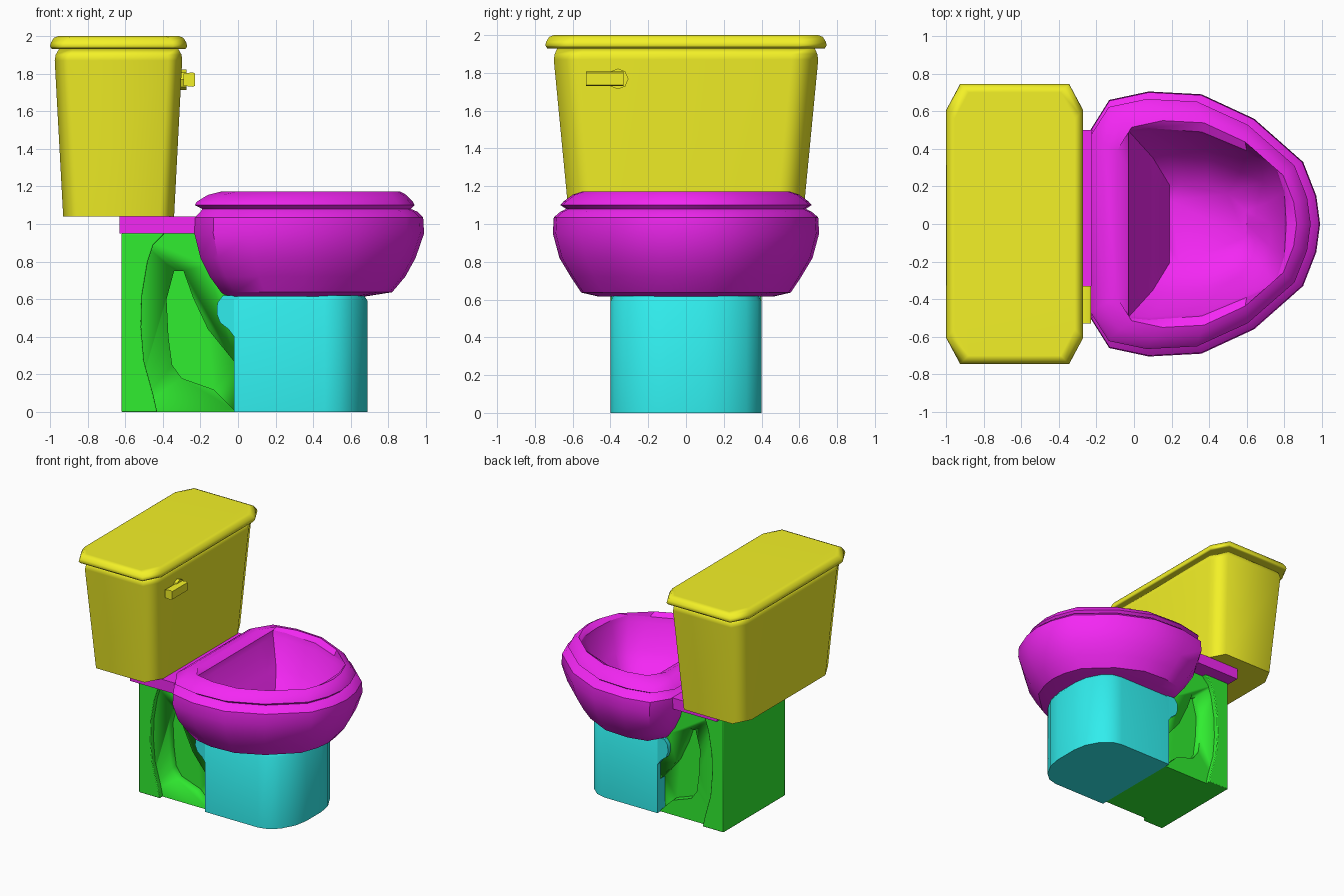
import bpy, bmesh
from math import radians

if "Cube" in bpy.data.objects:
    bpy.data.objects.remove(bpy.data.objects["Cube"])


def material(name, rgb):
    m = bpy.data.materials.new(name)
    m.diffuse_color = (*rgb, 1)
    m.use_nodes = True
    m.node_tree.nodes["Principled BSDF"].inputs["Base Color"].default_value = m.diffuse_color
    return m


YELLOW = material("yellow", (0.9, 0.88, 0.02))
MAGENTA = material("magenta", (0.9, 0.02, 0.9))
GREEN = material("green", (0.03, 0.85, 0.03))
CYAN = material("cyan", (0.03, 0.85, 0.85))


def make(name, verts, faces, mat, angle=40, recalc=False, bevel=0):
    me = bpy.data.meshes.new(name)
    me.from_pydata(verts, [], faces)
    bm = bmesh.new()
    bm.from_mesh(me)
    if recalc:
        bmesh.ops.recalc_face_normals(bm, faces=bm.faces)
    bm.to_mesh(me)
    bm.free()
    me.materials.append(mat)
    me.shade_smooth()
    me.set_sharp_from_angle(angle=radians(angle))
    ob = bpy.data.objects.new(name, me)
    bpy.context.collection.objects.link(ob)
    if bevel:
        b = ob.modifiers.new("bevel", 'BEVEL')
        b.width, b.segments, b.limit_method = bevel, 2, 'ANGLE'
        b.angle_limit = radians(50)
    return ob


def loft(name, rings, mat, bottom=True, top=True, angle=40):
    """Skin a stack of equal, counter-clockwise rings."""
    n = len(rings[0])
    verts = [p for r in rings for p in r]
    faces = [(k * n + i, k * n + (i + 1) % n, (k + 1) * n + (i + 1) % n, (k + 1) * n + i)
             for k in range(len(rings) - 1) for i in range(n)]
    if bottom:
        faces.append(tuple(reversed(range(n))))
    if top:
        faces.append(tuple(range(len(verts) - n, len(verts))))
    return make(name, verts, faces, mat, angle)


def prism(name, profile, y0, y1, mat, bevel=0):
    """Extrude a side (x, z) profile along y."""
    n = len(profile)
    verts = [(x, y, z) for y in (y0, y1) for x, z in profile]
    faces = [tuple(range(n)), tuple(range(n, 2 * n))]
    faces += [(i, (i + 1) % n, n + (i + 1) % n, n + i) for i in range(n)]
    return make(name, verts, faces, mat, 40, True, bevel)


def box(name, x0, x1, y0, y1, z0, z1, mat):
    return prism(name, [(x0, z0), (x1, z0), (x1, z1), (x0, z1)], y0, y1, mat)


def ring(half, x0, x1, w, z):
    """Mirror a back-to-nose half outline and fit it to x0..x1, +-w."""
    lo, hi = min(p[0] for p in half), max(p[0] for p in half)
    wide = max(p[1] for p in half)
    pts = [(x0 + (x - lo) / (hi - lo) * (x1 - x0), y / wide * w) for x, y in half]
    left = [(x, -y) for x, y in pts]
    right = [p for p in reversed(pts) if p[1] > 1e-6]
    return [(x, y, z) for x, y in left + right]


# Tank and lid: rectangles with cut corners
def cut_rect(x0, x1, w, z):
    half = [(x0, w - .14), (x0 + .075, w), (x1 - .075, w), (x1, w - .14)]
    return ring(half, x0, x1, w, z)


tank = loft("tank", [cut_rect(*r) for r in (
    (-.93, -.34, .62, 1.04), (-.975, -.297, .70, 1.87),
    (-.97, -.30, .695, 1.90), (-.95, -.32, .68, 1.935))], YELLOW, angle=65)
lid = loft("tank_lid", [cut_rect(*r) for r in (
    (-.99, -.28, .735, 1.93), (-1.0, -.27, .745, 1.945), (-.995, -.275, .74, 1.965),
    (-.98, -.29, .725, 1.99), (-.955, -.315, .70, 2.0))], YELLOW, angle=65)
for ob in (tank, lid):
    ob.modifiers.new("weighted", 'WEIGHTED_NORMAL').keep_sharp = True

# Flush handle: octagonal knob and lever
bpy.ops.mesh.primitive_cylinder_add(vertices=8, radius=.055, depth=.06,
                                    location=(-.305, -.36, 1.768), rotation=(0, radians(90), 0))
knob = bpy.context.object
knob.name = "flush_knob"
knob.data.materials.append(YELLOW)
prism("flush_lever", [(-.29, 1.735), (-.24, 1.73), (-.228, 1.735),
                      (-.228, 1.80), (-.24, 1.807), (-.29, 1.80)], -.53, -.33, YELLOW)

# Bowl, seat and basin share the same outline count
OUTER = [(-.23, .5), (-.13, .66), (.08, .705), (.36, .69), (.64, .56), (.90, .33), (.97, .15), (.99, 0)]
INNER = [(-.03, .3), (-.03, .5), (.08, .51), (.36, .49), (.60, .39), (.75, .32), (.80, .17), (.81, 0)]
groove = ring(OUTER, -.19, .92, .635, 1.08)
loft("bowl", [ring(OUTER, *r) for r in (
    (-.06, .68, .46, .615), (-.09, .82, .555, .637), (-.15, .89, .61, .72),
    (-.20, .945, .67, .82), (-.232, .99, .705, .95), (-.23, .985, .70, 1.035),
    (-.20, .955, .665, 1.065))] + [groove], MAGENTA, top=False)
opening = ring(INNER, -.03, .81, .51, 1.145)
loft("seat", [groove] + [ring(OUTER, *r) for r in (
    (-.23, .94, .665, 1.10), (-.22, .93, .65, 1.118), (-.16, .895, .60, 1.155),
    (-.09, .865, .55, 1.172))] + [opening], MAGENTA, bottom=False, top=False)
loft("basin", [opening] + [ring(INNER, *r) for r in (
    (-.02, .80, .495, 1.10), (.10, .73, .36, .92), (.19, .60, .21, .76))],
    MAGENTA, bottom=False, angle=50)
box("tank_deck", -.63, -.19, -.5, .5, .95, 1.04, MAGENTA)

# Pedestal with rounded front, plus the bulge at its upper back
FOOT = [(-.02, .4), (.46, .4), (.54, .38), (.61, .32), (.67, .21), (.69, .10), (.69, 0)]
loft("pedestal", [ring(FOOT, *r) for r in (
    (-.02, .69, .40, 0), (-.02, .69, .40, .59), (-.02, .67, .385, .62))], CYAN)
prism("pedestal_bulge", [(0, .62), (-.08, .62), (-.11, .58), (-.112, .52), (-.095, .475),
                         (-.05, .44), (-.02, .40), (0, .38)], -.395, .395, CYAN)

# Rear column and trapway with a recess on each side
prism("rear_column", [(-.62, 0), (-.43, 0), (-.45, .09), (-.50, .27), (-.515, .45), (-.51, .62),
                      (-.48, .80), (-.45, .89), (-.40, .94), (-.39, .95), (-.62, .95)],
      -.40, .40, GREEN, bevel=.025)
trap = prism("trapway", [(-.56, 0), (-.02, 0), (-.02, .62), (-.10, .66), (-.16, .78),
                         (-.20, .95), (-.56, .95)], -.36, .36, GREEN)
RECESS = [(-.34, .75), (-.29, .75), (-.24, .61), (-.16, .44), (.1, .12), (.1, -.1),
          (-.02, .01), (-.13, .12), (-.30, .18), (-.35, .25), (-.37, .40), (-.38, .60)]
for s in (-1, 1):
    cutter = prism("recess_cutter", RECESS, s * .30, s * .5, GREEN)
    cutter.hide_render = True
    mod = trap.modifiers.new("recess", 'BOOLEAN')
    mod.operation, mod.object, mod.solver = 'DIFFERENCE', cutter, 'EXACT'
    bpy.context.view_layer.objects.active = trap
    bpy.ops.object.modifier_apply(modifier=mod.name)
    bpy.data.objects.remove(cutter)
